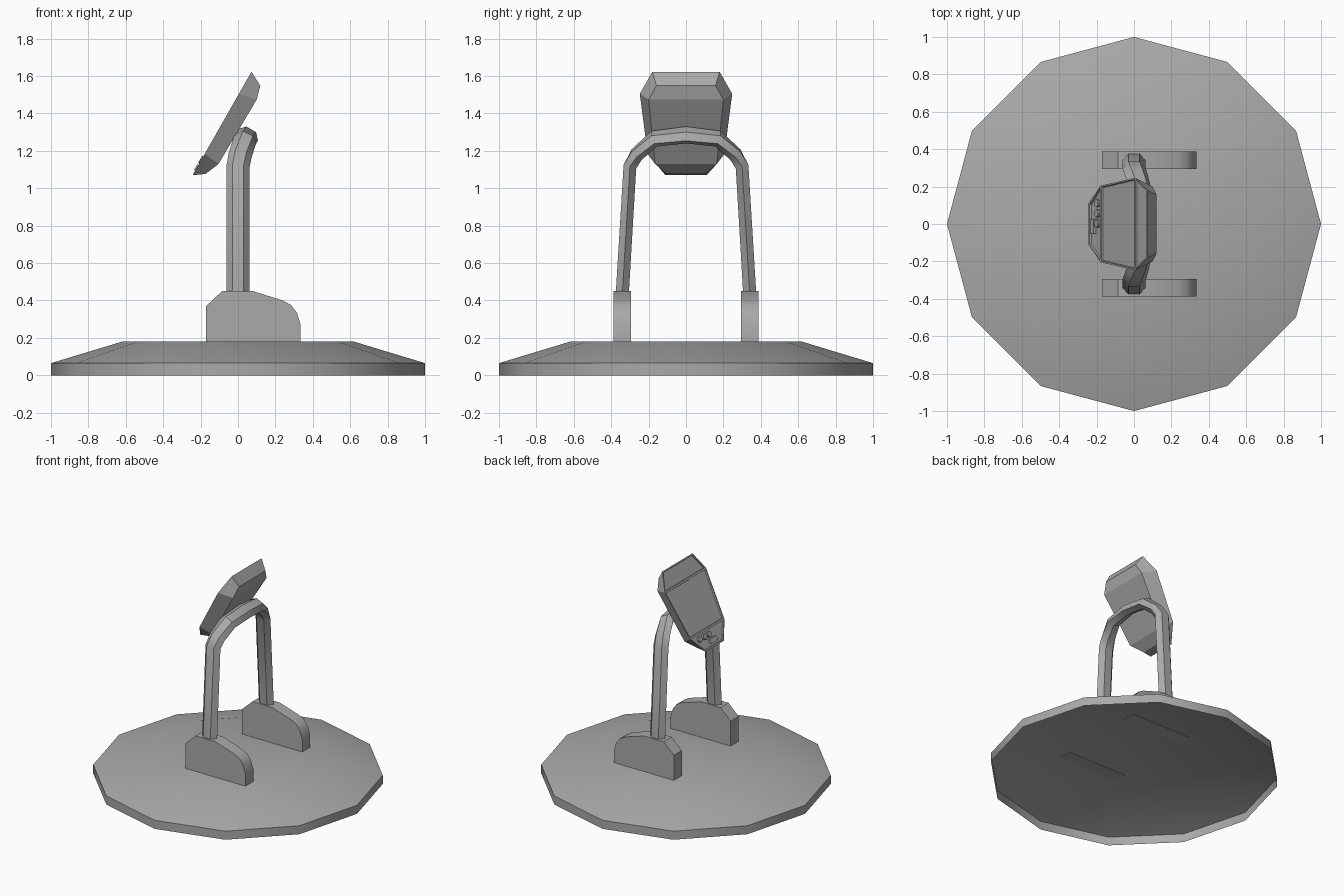
import bpy, bmesh, math
from mathutils import Vector, Matrix

if "Cube" in bpy.data.objects:
    bpy.data.objects.remove(bpy.data.objects["Cube"], do_unlink=True)

grey = bpy.data.materials.new("plain_grey")
grey.use_nodes = True
COLOR = (0.4, 0.4, 0.4, 1)
grey.diffuse_color = COLOR
grey.node_tree.nodes["Principled BSDF"].inputs["Base Color"].default_value = COLOR


def finish(name, bm, angle=30, fix_normals=True):
    if fix_normals:
        bmesh.ops.recalc_face_normals(bm, faces=bm.faces[:])
    mesh = bpy.data.meshes.new(name)
    bm.to_mesh(mesh)
    bm.free()
    mesh.materials.append(grey)
    obj = bpy.data.objects.new(name, mesh)
    bpy.context.collection.objects.link(obj)
    bpy.ops.object.select_all(action="DESELECT")
    obj.select_set(True)
    bpy.context.view_layer.objects.active = obj
    bpy.ops.object.shade_smooth_by_angle(angle=math.radians(angle))
    return obj


def loft(rings, cap_start=True, cap_end=True):
    """Skin a list of equally sized closed rings."""
    bm = bmesh.new()
    rows = [[bm.verts.new(p) for p in ring] for ring in rings]
    n = len(rows[0])
    for a, b in zip(rows, rows[1:]):
        for i in range(n):
            j = (i + 1) % n
            bm.faces.new((a[i], a[j], b[j], b[i]))
    if cap_start:
        bm.faces.new(rows[0][::-1])
    if cap_end:
        bm.faces.new(rows[-1])
    return bm


# Base: shallow twelve-sided dish, open underneath
def circle(r, z, n=12):
    return [(r * math.cos(math.tau * i / n), r * math.sin(math.tau * i / n), z)
            for i in range(n)]


finish("base", loft([circle(1, 0), circle(1, 0.065), circle(0.62, 0.18)], cap_start=False),
       angle=35, fix_normals=False)

# Feet: extruded side profile with a rounded end
foot_profile = [(-0.17, 0.178), (-0.17, 0.37), (-0.085, 0.45), (0.08, 0.45), (0.24, 0.4),
                (0.285, 0.375), (0.315, 0.335), (0.335, 0.27), (0.335, 0.178)]
for name, side in (("foot_back", 1), ("foot_front", -1)):
    finish(name, loft([[(x, side * y, z) for x, z in foot_profile] for y in (0.293, 0.388)]))

# Arch: hexagonal tube rising from both feet and leaning at the top
half = [((0, 0.341, 0.43), 0), ((0, 0.3, 1.115), 0), ((0.012, 0.264, 1.18), 12),
        ((0.04, 0.17, 1.265), 25), ((0.053, 0, 1.285), 30)]
stations = [(Vector(p), math.radians(a)) for p, a in half]
stations += [(Vector((p.x, -p.y, p.z)), a) for p, a in stations[-2::-1]]
section = [(0.0625, 0), (0.03, 0.035), (-0.03, 0.035),
           (-0.0625, 0), (-0.03, -0.035), (0.03, -0.035)]
rings = []
for i, (p, a) in enumerate(stations):
    before = stations[max(i - 1, 0)][0]
    after = stations[min(i + 1, len(stations) - 1)][0]
    tangent = (p - before).normalized() + (after - p).normalized()
    wide = Vector((math.cos(a), 0, -math.sin(a)))
    thin = tangent.cross(wide).normalized()
    rings.append([p + wide * w + thin * t for w, t in section])
finish("arch", loft(rings))

# Head frame: u runs up the screen, v across, d into the back
UP = Vector((0.495, 0, 0.869))
BACK = Vector((0.869, 0, -0.495))
ORIGIN = Vector((-0.243, 0, 1.07))


def place(u, v, d):
    return ORIGIN + UP * u + Vector((0, v, 0)) + BACK * d


# Head: faceted housing with three recessed front panels
front = [(0, 0.11, 0), (0.13, 0.205, 0), (0.5, 0.247, 0), (0.636, 0.18, 0)]
rear = [(0.04, 0.105, 0.057), (0.121, 0.165, 0.091), (0.52, 0.2, 0.098), (0.595, 0.158, 0.078)]
rings = [[place(fu, -fv, fd), place(fu, fv, fd), place(ru, rv, rd), place(ru, -rv, rd)]
         for (fu, fv, fd), (ru, rv, rd) in zip(front, rear)]
bm = loft(rings)
bmesh.ops.recalc_face_normals(bm, faces=bm.faces[:])
panels = [f for f in bm.faces if f.normal.dot(BACK) < -0.99]
bmesh.ops.inset_individual(bm, faces=panels, thickness=0.012, depth=0)
bmesh.ops.inset_individual(bm, faces=panels, thickness=0.003, depth=-0.01)
finish("head", bm, angle=15)

# Controls on the lower panel
turn = Matrix((UP, Vector((0, 1, 0)), BACK)).transposed().to_4x4()
for i in range(3):
    bm = bmesh.new()
    spot = Matrix.Translation(place(0.094, 0.112 - 0.055 * i, 0.003))
    bmesh.ops.create_cone(bm, cap_ends=True, segments=8, radius1=0.021, radius2=0.021,
                          depth=0.02, matrix=spot @ turn)
    finish(f"round_button_{i + 1}", bm)
bm = bmesh.new()
bmesh.ops.create_cube(bm, size=1, matrix=Matrix.Translation(place(0.046, -0.012, 0.003))
                      @ turn @ Matrix.Diagonal((0.035, 0.08, 0.02, 1)))
finish("square_button", bm)
